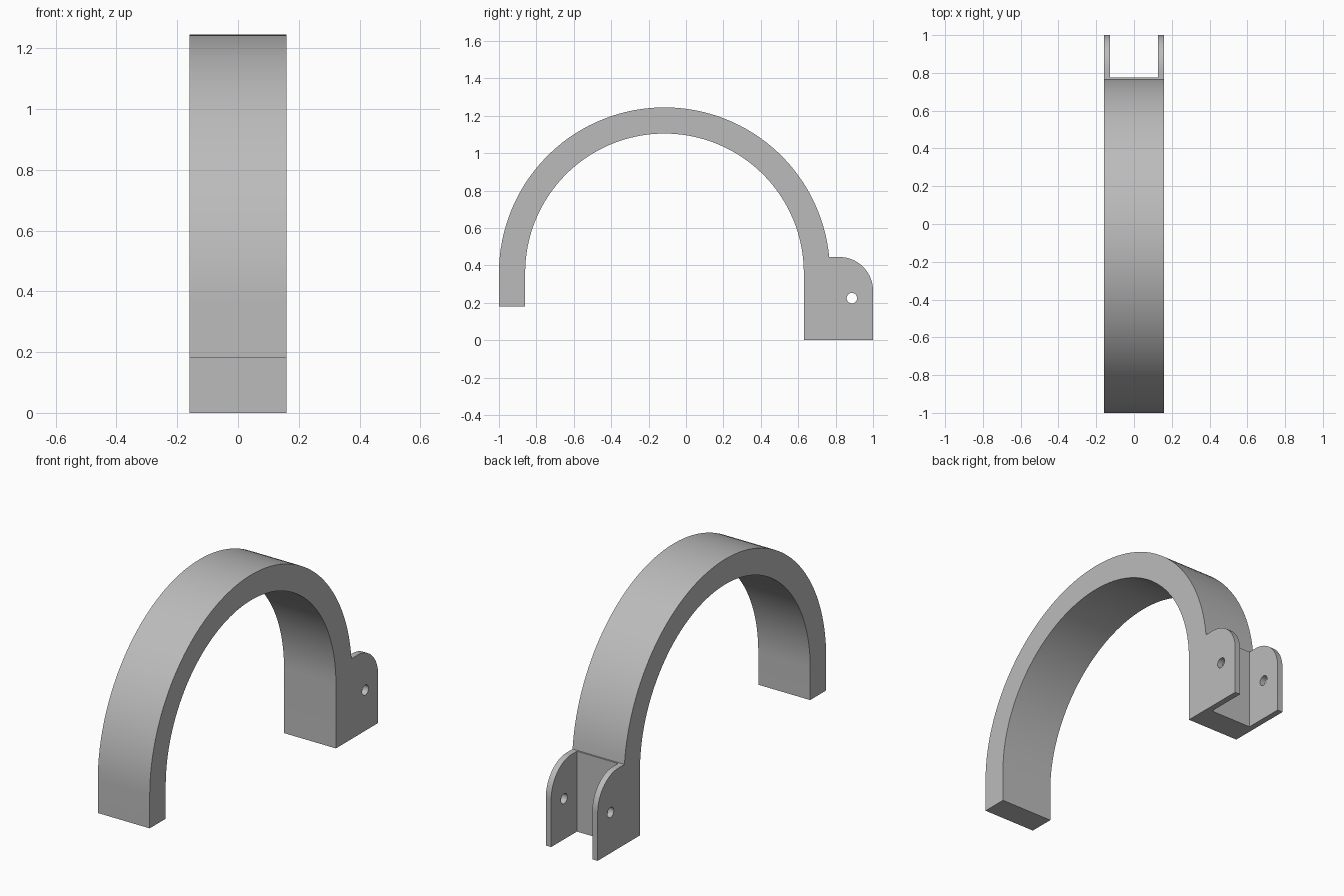
import bpy, bmesh, math

cube = bpy.data.objects.get("Cube")
if cube:
    bpy.data.objects.remove(cube, do_unlink=True)

HALF_WIDTH = 0.159
CY, CZ = -0.115, 0.36          # centre of the arch
R_OUT, R_IN = 0.885, 0.745
EAR_TOP, EAR_R = 0.445, 0.18

grey = bpy.data.materials.new("plain grey")
grey.use_nodes = True
colour = (0.5, 0.5, 0.5, 1)
grey.diffuse_color = colour
grey.node_tree.nodes["Principled BSDF"].inputs["Base Color"].default_value = colour


def arc(cy, cz, r, start, end, steps):
    """Points in the side plane, angles measured from +y towards +z."""
    angles = [start + (end - start) * i / steps for i in range(steps + 1)]
    return [(cy + r * math.cos(a), cz + r * math.sin(a)) for a in angles]


def extrude_profile(name, loops, half):
    """Solid across x from an outline and optional hole loops."""
    bm = bmesh.new()
    edges = []
    for loop in loops:
        verts = [bm.verts.new((-half, y, z)) for y, z in loop]
        edges += [bm.edges.new((v, verts[i - 1])) for i, v in enumerate(verts)]
    bmesh.ops.triangle_fill(bm, edges=edges, use_beauty=True)
    out = bmesh.ops.extrude_face_region(bm, geom=bm.faces[:])
    moved = [g for g in out["geom"] if isinstance(g, bmesh.types.BMVert)]
    bmesh.ops.translate(bm, verts=moved, vec=(2 * half, 0, 0))
    bmesh.ops.recalc_face_normals(bm, faces=bm.faces[:])
    mesh = bpy.data.meshes.new(name)
    bm.to_mesh(mesh)
    bm.free()
    mesh.materials.append(grey)
    obj = bpy.data.objects.new(name, mesh)
    bpy.context.collection.objects.link(obj)
    return obj


# Arch with a short front leg and a long back leg ending in a rounded lug
join = math.asin((EAR_TOP - CZ) / R_OUT)
outline = [(CY - R_OUT, 0.18), (CY - R_IN, 0.18)]
outline += arc(CY, CZ, R_IN, math.pi, 0, 64)
outline += [(CY + R_IN, 0), (1, 0)]
outline += arc(1 - EAR_R, EAR_TOP - EAR_R, EAR_R, 0, math.pi / 2, 20)
outline += arc(CY, CZ, R_OUT, join, math.pi, 64)
pin_hole = arc(0.887, 0.225, 0.028, 0, math.tau, 24)[:-1]
arch = extrude_profile("arch_with_hinge_lugs", [outline, pin_hole], HALF_WIDTH)

# Slot that splits the lug into two thin ears
slot = extrude_profile("slot_cutter", [[(0.775, -0.1), (1.1, -0.1), (1.1, 0.6), (0.775, 0.6)]], 0.126)
slot.hide_render = True
cut = arch.modifiers.new("hinge slot", "BOOLEAN")
cut.operation = "DIFFERENCE"
cut.solver = "EXACT"
cut.object = slot

bpy.ops.object.select_all(action="DESELECT")
arch.select_set(True)
bpy.context.view_layer.objects.active = arch
bpy.ops.object.modifier_apply(modifier=cut.name)
bpy.data.objects.remove(slot, do_unlink=True)
bpy.ops.object.shade_smooth_by_angle(angle=math.radians(30))
